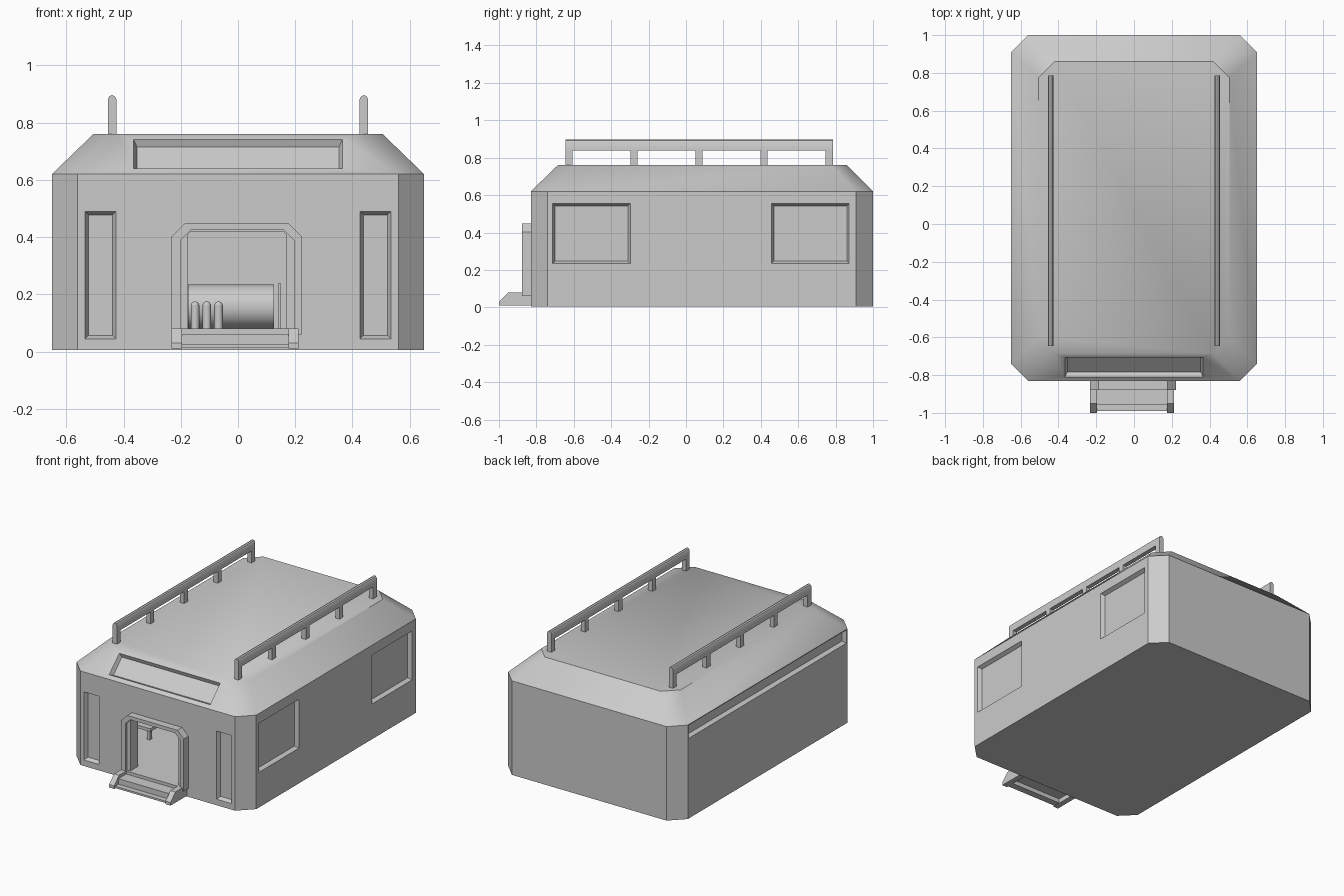
import bpy, bmesh
from math import radians
from mathutils import Vector, Matrix

cube = bpy.data.objects.get("Cube")
if cube:
    bpy.data.objects.remove(cube)

grey = bpy.data.materials.new("light grey")
grey.use_nodes = True
grey.diffuse_color = (0.6, 0.6, 0.6, 1)
grey.node_tree.nodes["Principled BSDF"].inputs["Base Color"].default_value = (0.6, 0.6, 0.6, 1)


def finish(name, bm, angle=35):
    bmesh.ops.recalc_face_normals(bm, faces=bm.faces)
    mesh = bpy.data.meshes.new(name)
    bm.to_mesh(mesh)
    bm.free()
    mesh.materials.append(grey)
    ob = bpy.data.objects.new(name, mesh)
    bpy.context.collection.objects.link(ob)
    smooth(ob, angle)
    return ob


def smooth(ob, angle=35):
    bpy.ops.object.select_all(action='DESELECT')
    ob.select_set(True)
    bpy.context.view_layer.objects.active = ob
    bpy.ops.object.shade_smooth_by_angle(angle=radians(angle))


def loft(name, rings):
    """Join closed rings of equal length and cap both ends."""
    bm = bmesh.new()
    loops = [[bm.verts.new(p) for p in r] for r in rings]
    n = len(loops[0])
    for a, b in zip(loops, loops[1:]):
        for i in range(n):
            j = (i + 1) % n
            bm.faces.new((a[i], a[j], b[j], b[i]))
    bm.faces.new(loops[0])
    bm.faces.new(loops[-1])
    return finish(name, bm)


def box(name, x0, x1, y0, y1, z0, z1):
    rect = [(x0, y0), (x1, y0), (x1, y1), (x0, y1)]
    return loft(name, [[(x, y, z) for x, y in rect] for z in (z0, z1)])


def octagon(x, y0, y1, c, z):
    return [(-x + c, y0, z), (x - c, y0, z), (x, y0 + c, z), (x, y1 - c, z),
            (x - c, y1, z), (-x + c, y1, z), (-x, y1 - c, z), (-x, y0 + c, z)]


def recess(centre, u, n, width, height, depth=0.025, taper=0.012):
    """Tapered cutter set into a wall with outward normal n."""
    u, n, c = Vector(u), Vector(n).normalized(), Vector(centre)
    v = n.cross(u)
    rings = []
    for k in (-1, 0.5):
        w, h = width / 2 + k * taper, height / 2 + k * taper
        if k < 0:
            w, h = width / 2 - taper, height / 2 - taper
        rings.append([c + n * k * depth + u * a * w + v * b * h
                      for a, b in ((-1, -1), (1, -1), (1, 1), (-1, 1))])
    return loft("recess_cutter", rings)


def cut(ob, cutters):
    for c in cutters:
        m = ob.modifiers.new("cut", 'BOOLEAN')
        m.object, m.operation, m.solver = c, 'DIFFERENCE', 'EXACT'
    bpy.context.view_layer.update()
    deps = bpy.context.evaluated_depsgraph_get()
    mesh = bpy.data.meshes.new_from_object(ob.evaluated_get(deps))
    ob.modifiers.clear()
    ob.data = mesh
    for c in cutters:
        bpy.data.objects.remove(c)
    smooth(ob)


def arch(x0, x1, z0, z1, c, y):
    return [(x0, y, z0), (x1, y, z0), (x1, y, z1 - c), (x1 - c, y, z1),
            (x0 + c, y, z1), (x0, y, z1 - c)]


# Hollow shell with chamfered corners and a sloping eave
shell = loft("shell", [octagon(0.65, -0.83, 1.0, 0.09, 0.005),
                       octagon(0.65, -0.83, 1.0, 0.09, 0.62),
                       octagon(0.505, -0.685, 0.86, 0.085, 0.76)])
cutters = [loft("room_cutter", [octagon(0.6, -0.78, 0.95, 0.09, z) for z in (0.08, 0.6)]),
           loft("door_cutter", [arch(-0.2, 0.2, 0.08, 0.424, 0.035, y) for y in (-0.9, -0.7)]),
           recess((0, -0.7575, 0.69), (1, 0, 0), (0, -1, 1), 0.73, 0.145),
           recess((-0.65, 0.085, 0.572), (0, 1, 0), (-1, 0, 0), 1.63, 0.086)]
for s in (-1, 1):
    cutters.append(recess((s * 0.48, -0.83, 0.267), (1, 0, 0), (0, -1, 0), 0.108, 0.445))
for y in (-0.505, 0.665):
    cutters.append(recess((0.65, y, 0.395), (0, 1, 0), (1, 0, 0), 0.415, 0.32))
cut(shell, cutters)

# Doorway surround: a raised outer trim and a thinner inner lining
trim = loft("door_trim", [arch(-0.232, 0.222, 0.06, 0.447, 0.045, y) for y in (-0.878, -0.825)])
cut(trim, [loft("trim_cutter", [arch(-0.2, 0.195, 0.0, 0.424, 0.035, y) for y in (-0.95, -0.75)])])
lining = loft("door_lining", [arch(-0.205, 0.2, 0.07, 0.43, 0.035, y) for y in (-0.86, -0.78)])
cut(lining, [loft("lining_cutter", [arch(-0.176, 0.17, 0.0, 0.42, 0.012, y) for y in (-0.95, -0.7)])])

# Entrance step with sloping cheeks and two treads
cheek = [(-1.0, 0.01), (-1.0, 0.03), (-0.95, 0.08), (-0.825, 0.08), (-0.825, 0.01)]
for side, x in (("right", -0.232), ("left", 0.176)):
    loft(side + "_step_cheek", [[(a, y, z) for y, z in cheek] for a in (x, x + 0.036)])
box("upper_tread", -0.2, 0.18, -0.875, -0.78, 0.055, 0.08)
box("middle_tread", -0.2, 0.18, -0.95, -0.87, 0.04, 0.06)
box("lower_tread", -0.2, 0.18, -0.99, -0.945, 0.012, 0.024)
box("tread_riser", -0.2, 0.18, -0.955, -0.945, 0.012, 0.06)

# Roof rails: rounded top bars on five posts
for side, s in (("right", -1), ("left", 1)):
    x = s * 0.44
    section = [(-0.015, 0.838), (0.015, 0.838), (0.015, 0.882), (0.009, 0.892),
               (0, 0.896), (-0.009, 0.892), (-0.015, 0.882)]
    loft(side + "_roof_rail", [[(x + a, y, z) for a, z in section] for y in (-0.645, 0.785)])
    for i in range(5):
        y = -0.645 + i * 0.348
        box(f"{side}_rail_post_{i + 1}", x - 0.015, x + 0.015, y, y + 0.038, 0.75, 0.84)

# Furnishings seen through the doorway
bm = bmesh.new()
bmesh.ops.create_cone(bm, cap_ends=True, segments=32, radius1=0.077, radius2=0.077, depth=0.3,
                      matrix=Matrix.Translation((-0.025, 0.6, 0.157)) @ Matrix.Rotation(radians(90), 4, 'Y'))
finish("tank", bm)
box("tank_end_plate", 0.142, 0.148, 0.5, 0.7, 0.08, 0.24)
for i in range(3):
    place = Matrix.Translation((-0.15 + i * 0.041, 0.45, 0.12))
    bm = bmesh.new()
    bmesh.ops.create_cone(bm, cap_ends=True, segments=16, radius1=0.015, radius2=0.015, depth=0.08, matrix=place)
    bmesh.ops.create_uvsphere(bm, u_segments=16, v_segments=8, radius=0.015,
                              matrix=Matrix.Translation((0, 0, 0.04)) @ place)
    finish(f"bottle_{i + 1}", bm)
box("bench_top", -0.5, -0.32, -0.45, -0.15, 0.14, 0.16)
for x in (-0.49, -0.35):
    for y in (-0.44, -0.18):
        box("bench_leg", x, x + 0.02, y, y + 0.02, 0.08, 0.14)
